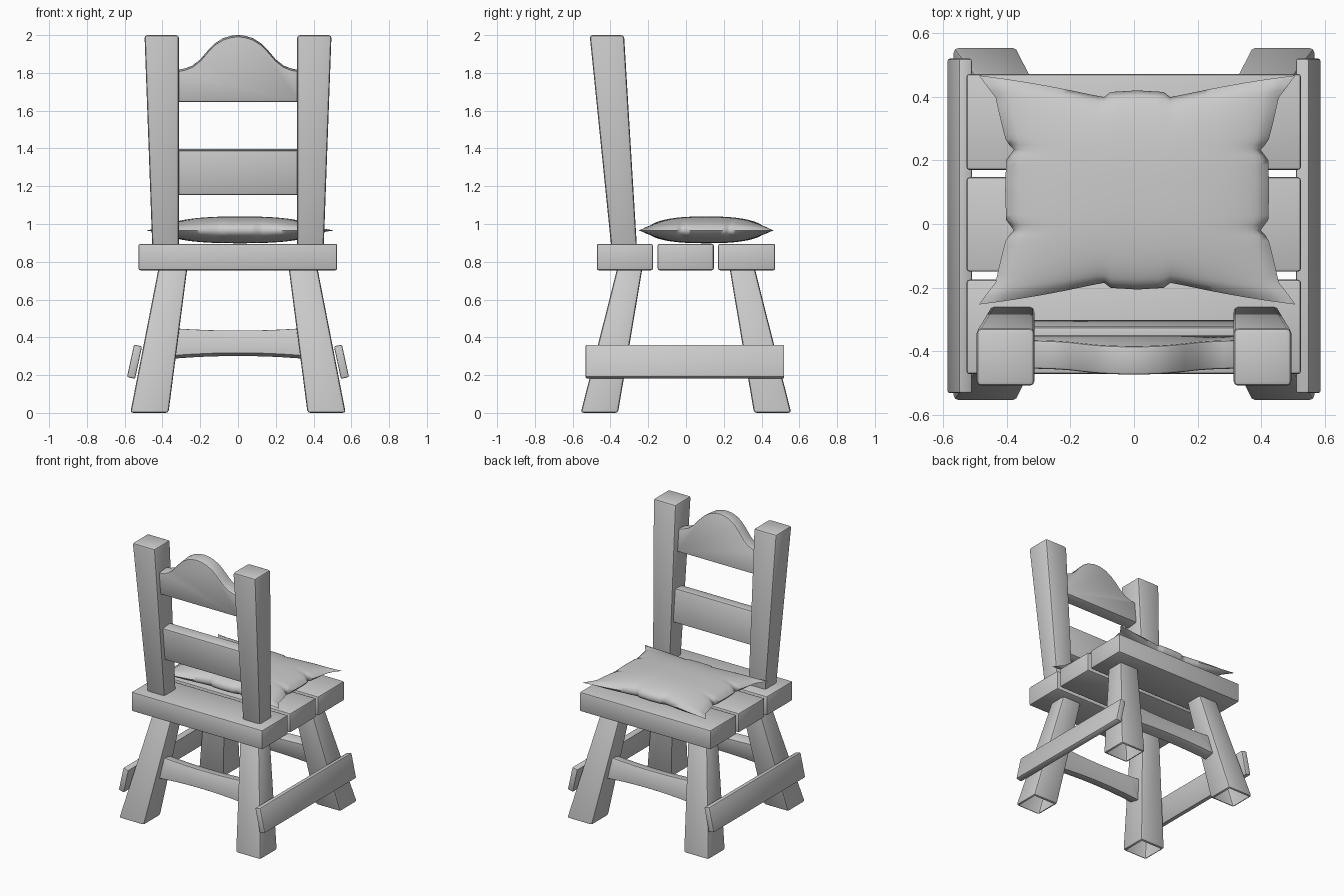
import bpy, bmesh
from mathutils import Matrix, Vector

if "Cube" in bpy.data.objects:
    bpy.data.objects.remove(bpy.data.objects["Cube"])


def finish(bm, name, bevel=0.012, open_bottom=False, angle=0.6):
    bmesh.ops.recalc_face_normals(bm, faces=bm.faces[:])
    if bevel:
        edges = [e for e in bm.edges if len(e.link_faces) == 2 and e.calc_face_angle() > 0.7]
        bmesh.ops.bevel(bm, geom=edges, offset=bevel, segments=2, profile=0.5,
                        affect='EDGES', clamp_overlap=True)
    if open_bottom:
        bm.normal_update()
        low = [f for f in bm.faces if f.normal.z < -0.99 and f.calc_area() > 0.005]
        bmesh.ops.delete(bm, geom=low, context='FACES_ONLY')
    me = bpy.data.meshes.new(name)
    bm.to_mesh(me)
    bm.free()
    ob = bpy.data.objects.new(name, me)
    bpy.context.collection.objects.link(ob)
    bpy.ops.object.select_all(action='DESELECT')
    ob.select_set(True)
    bpy.context.view_layer.objects.active = ob
    bpy.ops.object.shade_smooth_by_angle(angle=angle)
    return ob


def beam(name, z0, r0, z1, r1, sx=1, sy=1, **kw):
    """Tapered beam between two rectangles (x0, x1, y0, y1)."""
    bm = bmesh.new()
    rings = []
    for z, (xa, xb, ya, yb) in ((z0, r0), (z1, r1)):
        rings.append([bm.verts.new((sx * x, sy * y, z))
                      for x, y in ((xa, ya), (xb, ya), (xb, yb), (xa, yb))])
    a, b = rings
    bm.faces.new(a)
    bm.faces.new(b)
    for i in range(4):
        j = (i + 1) % 4
        bm.faces.new((a[i], a[j], b[j], b[i]))
    return finish(bm, name, **kw)


def prism(name, pts, y0, y1, matrix=None, **kw):
    """XZ outline extruded along y, then placed."""
    bm = bmesh.new()
    face = bm.faces.new([bm.verts.new((x, y0, z)) for x, z in pts])
    ext = bmesh.ops.extrude_face_region(bm, geom=[face])
    vs = [v for v in ext['geom'] if isinstance(v, bmesh.types.BMVert)]
    bmesh.ops.translate(bm, verts=vs, vec=(0, y1 - y0, 0))
    if matrix:
        bm.transform(matrix)
    return finish(bm, name, **kw)


def tilt(y, z, angle):
    return Matrix.Translation(Vector((0, y, z))) @ Matrix.Rotation(angle, 4, 'X')


def lerp_table(t, table):
    t = abs(t)
    for (a, va), (b, vb) in zip(table, table[1:]):
        if t <= b:
            return va + (vb - va) * (t - a) / (b - a)
    return table[-1][1]


# Seat boards
for i, (ya, yb) in enumerate(((-0.472, -0.175), (-0.15, 0.147), (0.17, 0.472))):
    r = (-0.527, 0.525, ya, yb)
    beam(f"seat_board_{i + 1}", 0.755, r, 0.895, r, bevel=0.01)

# Splayed legs, open underneath
for sx in (-1, 1):
    for sy in (-1, 1):
        beam("leg", 0.0, (0.368, 0.57, 0.36, 0.557), 0.77, (0.268, 0.42, 0.23, 0.363),
             sx, sy, bevel=0.015, open_bottom=True)

# Back posts and side stretchers
for s in (-1, 1):
    beam("back_post", 0.88, (0.313, 0.454, -0.396, -0.26),
         2.0, (0.313, 0.495, -0.51, -0.328), s, bevel=0.015)
    prism("side_stretcher", [(s * x, z) for x, z in
                             ((0.55, 0.362), (0.508, 0.352), (0.545, 0.18), (0.588, 0.19))],
          -0.532, 0.52, bevel=0.008)

# Middle back rail
prism("middle_back_rail", [(-0.33, -0.12), (0.33, -0.12), (0.33, 0.12), (-0.33, 0.12)],
      -0.045, 0.045, tilt(-0.357, 1.275, 0.1))

# Arched top rail
half = [(0.33, -0.01), (0.28, 0.0), (0.24, 0.016), (0.2, 0.048), (0.16, 0.095),
        (0.12, 0.135), (0.08, 0.16), (0.04, 0.173)]
arch = half + [(0, 0.178)] + [(-x, z) for x, z in reversed(half)]
prism("top_back_rail", [(-0.33, -0.17), (0.33, -0.17)] + arch,
      -0.045, 0.045, tilt(-0.4115, 1.82, 0.1), bevel=0.008)

# Waisted front and back stretchers
xs = [-0.36 + 0.06 * i for i in range(13)]
top = [(x, 0.063 + 0.014 * (x / 0.36) ** 2) for x in xs]
bottom = [(x, -0.06 - 0.016 * (x / 0.36) ** 2) for x in reversed(xs)]
for name, s in (("front_stretcher", -1), ("back_stretcher", 1)):
    prism(name, top + bottom, -0.04, 0.04, tilt(s * 0.377, 0.367, s * 0.21), bevel=0.006)

# Cushion: two puffed sheets sharing a pinched seam
HX = [(0, 0.415), (0.3, 0.412), (0.4, 0.388), (0.48, 0.412), (0.85, 0.445), (1, 0.497)]
HY = [(0, 0.313), (0.2, 0.308), (0.25, 0.292), (0.35, 0.3), (1, 0.36)]
N = 40
bm = bmesh.new()
sheets = []
for h in (0.074, -0.068):
    grid = {}
    for i in range(N + 1):
        for j in range(N + 1):
            if h < 0 and (i in (0, N) or j in (0, N)):
                grid[i, j] = sheets[0][i, j]
                continue
            u, v = 2 * i / N - 1, 2 * j / N - 1
            # pinches fade towards the middle
            wx = 0.415 + (lerp_table(v, HX) - 0.415) * abs(u) ** 3
            wy = 0.313 + (lerp_table(u, HY) - 0.313) * abs(v) ** 3
            f = max(0, (1 - abs(u) ** 2.5) * (1 - abs(v) ** 2.5)) ** 0.5
            grid[i, j] = bm.verts.new((0.01 + u * wx, 0.107 + v * wy, 0.966 + h * f))
    sheets.append(grid)
    for i in range(N):
        for j in range(N):
            bm.faces.new((grid[i, j], grid[i + 1, j], grid[i + 1, j + 1], grid[i, j + 1]))
finish(bm, "cushion", bevel=0, angle=1.2)
